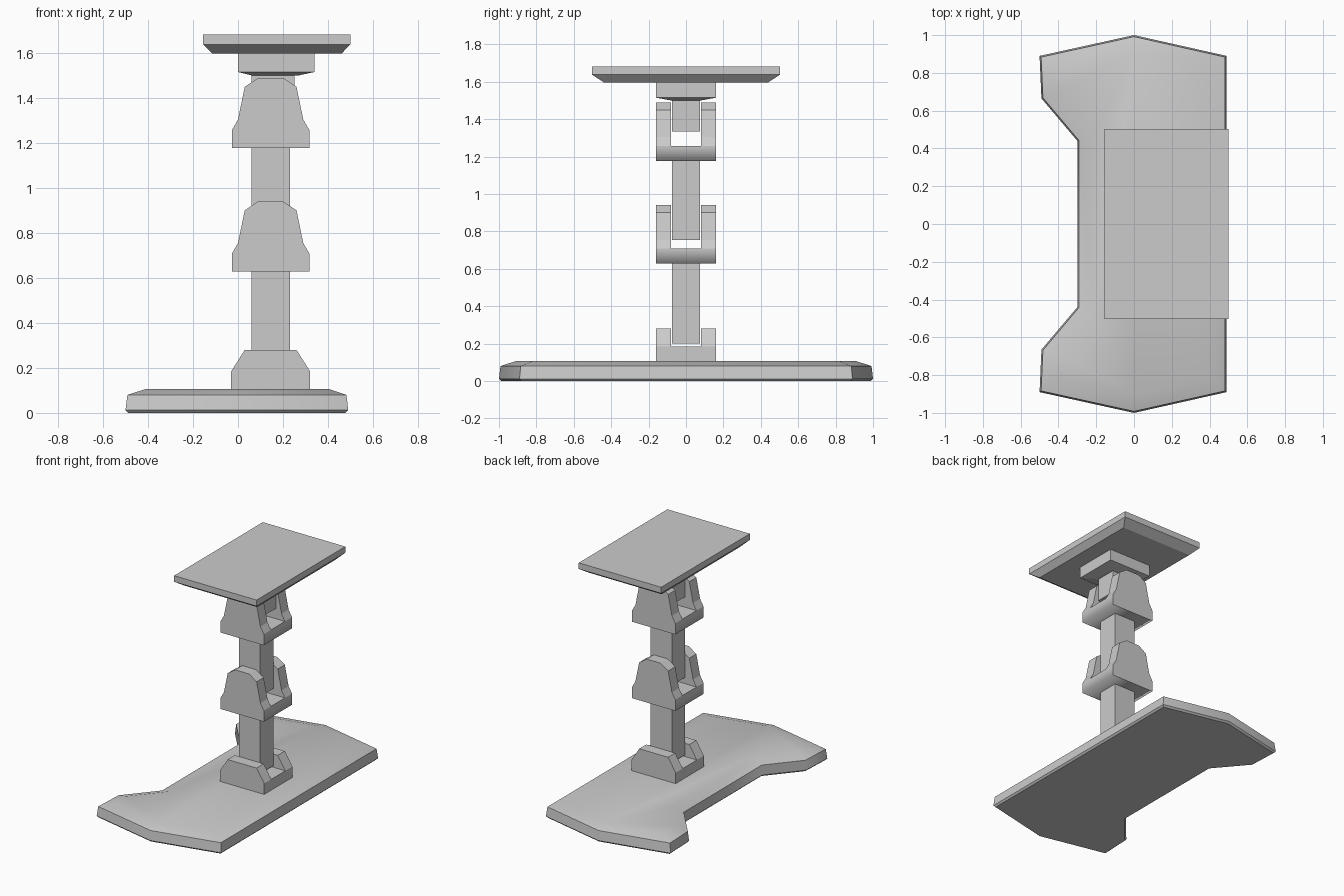
import bpy, math
from mathutils import Vector

if "Cube" in bpy.data.objects:
    bpy.data.objects.remove(bpy.data.objects["Cube"])

CX = 0.145  # column axis


def make(name, verts, faces, smooth_angle=None):
    me = bpy.data.meshes.new(name)
    me.from_pydata(verts, [], faces)
    import bmesh
    bm = bmesh.new()
    bm.from_mesh(me)
    bmesh.ops.recalc_face_normals(bm, faces=bm.faces)
    bm.to_mesh(me)
    bm.free()
    ob = bpy.data.objects.new(name, me)
    bpy.context.collection.objects.link(ob)
    if smooth_angle:
        bpy.ops.object.select_all(action='DESELECT')
        ob.select_set(True)
        bpy.context.view_layer.objects.active = ob
        bpy.ops.object.shade_smooth_by_angle(angle=math.radians(smooth_angle))
    return ob


def loft(name, rings, smooth_angle=None):
    """Skin a stack of equal-length rings and cap both ends."""
    n = len(rings[0])
    verts = [v for r in rings for v in r]
    faces = [tuple(range(n)), tuple(range(len(verts) - n, len(verts)))]
    for k in range(len(rings) - 1):
        for i in range(n):
            j = (i + 1) % n
            faces.append((k * n + i, k * n + j, (k + 1) * n + j, (k + 1) * n + i))
    return make(name, verts, faces, smooth_angle)


def rect(x0, x1, hy, z):
    return [(x0, -hy, z), (x1, -hy, z), (x1, hy, z), (x0, hy, z)]


def inset(pts, d, z):
    """Mitred inward offset of a counter-clockwise outline."""
    out = []
    for i, p in enumerate(pts):
        p = Vector(p)
        a = (p - Vector(pts[i - 1])).normalized()
        b = (Vector(pts[(i + 1) % len(pts)]) - p).normalized()
        na, nb = Vector((-a.y, a.x)), Vector((-b.y, b.x))
        q = p + (na + nb) * d / (1 + na.dot(nb))
        out.append((q.x, q.y, z))
    return out


def clevis(name, z, half, soft_bottom):
    """U-shaped bracket: mirrored profile, slot floor level with the first shoulder."""
    prof = [(CX - x, z + h) for x, h in half] + [(CX + x, z + h) for x, h in reversed(half)]
    n = len(prof)
    verts = [(x, y, h) for y in (-0.16, -0.08, 0.08, 0.16) for x, h in prof]
    faces = [tuple(range(n)), tuple(range(3 * n, 4 * n)),
             tuple(range(n + 1, 2 * n - 1)), tuple(range(2 * n + 1, 3 * n - 1)),
             (n + 1, 2 * n - 2, 3 * n - 2, 2 * n + 1)]
    for s in range(3):
        for i in range(n):
            if s == 1 and i not in (0, n - 2, n - 1):
                continue
            j = (i + 1) % n
            faces.append((s * n + i, s * n + j, (s + 1) * n + j, (s + 1) * n + i))
    ob = make(name, verts, faces)
    if soft_bottom:  # only the two lower end edges are shaded soft
        me = ob.data
        me.shade_smooth()
        for e in me.edges:
            a, b = (me.vertices[i].co for i in e.vertices)
            low = abs(a.z - z) < 1e-4 and abs(b.z - z) < 1e-4
            e.use_edge_sharp = not (low and abs(a.x - b.x) < 1e-4)
    return ob


# Base plate with a recess on its left side
half = [(0.49, 0.89), (0, 1), (-0.5, 0.89), (-0.49, 0.665), (-0.3, 0.44)]
outline = half + [(x, -y) for x, y in reversed(half)]
loft("base_plate", [inset(outline, d, z) for d, z in
                    ((0.012, 0), (0, 0.012), (0.008, 0.08), (0.09, 0.107))], 40)

# Clevis brackets
clevis("foot_bracket", 0.10, [(0.175, 0), (0.175, 0.085), (0.115, 0.18)], False)
joint = [(0.172, 0), (0.172, 0.08), (0.145, 0.127), (0.115, 0.272), (0.055, 0.312)]
clevis("middle_bracket", 0.628, joint, True)
clevis("upper_bracket", 1.177, joint, True)

# Column posts
for name, x0, x1, z0, z1 in (("lower_post", 0.06, 0.23, 0.2, 0.63),
                             ("upper_post", 0.06, 0.23, 0.755, 1.18),
                             ("neck_post", 0.06, 0.25, 1.335, 1.503)):
    loft(name, [rect(x0, x1, 0.076, z) for z in (z0, z1)])

# Mounting block under the tabletop
loft("mount_block", [rect(0.06, 0.27, 0.08, 1.5), rect(0, 0.34, 0.16, 1.515),
                     rect(0, 0.34, 0.16, 1.6)])

# Tabletop with a bevelled underside
loft("table_top", [rect(-0.115, 0.46, 0.44, 1.597), rect(-0.155, 0.5, 0.503, 1.638),
                   rect(-0.155, 0.5, 0.503, 1.682)])
